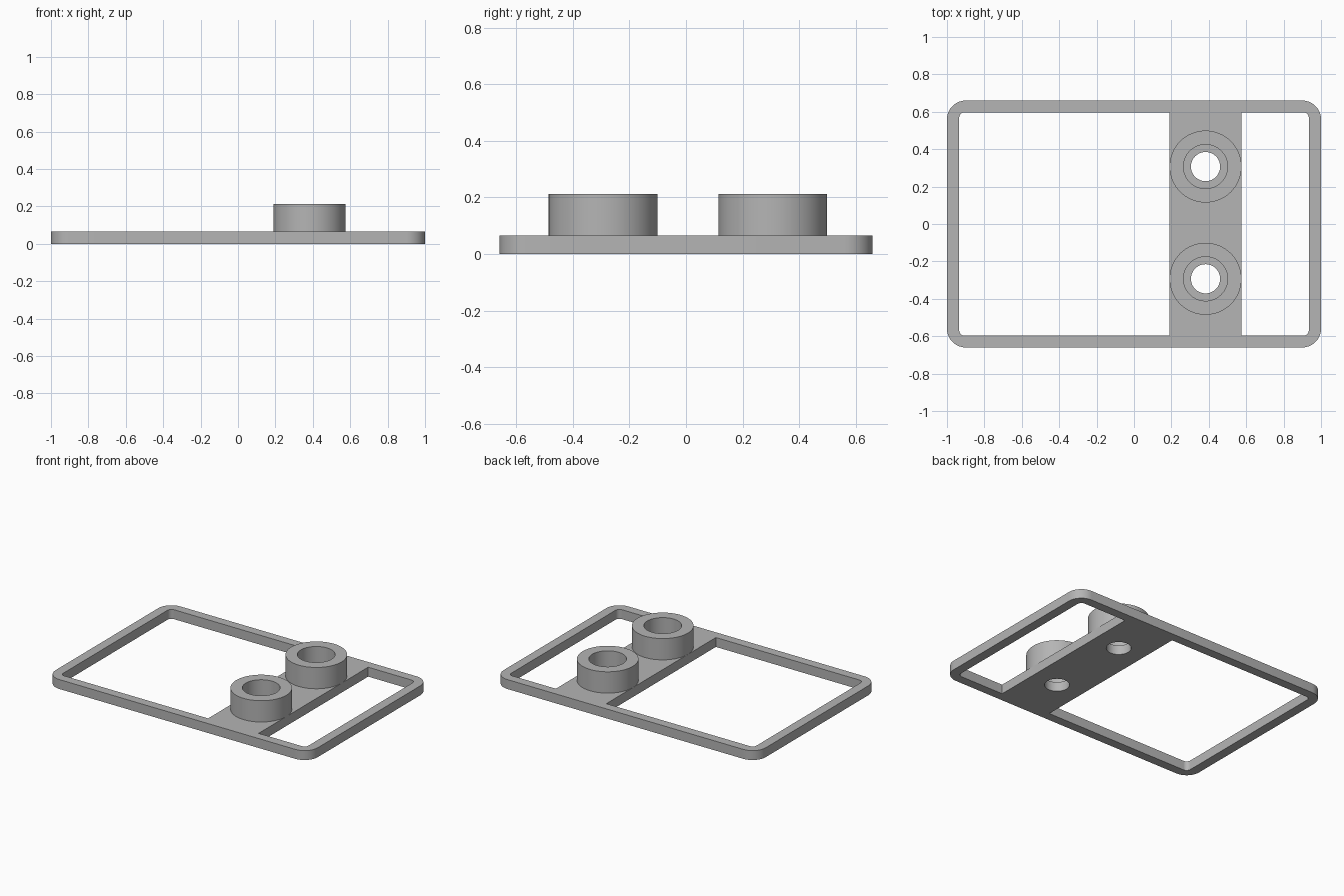
import bpy, bmesh
from math import cos, sin, pi, radians

cube = bpy.data.objects.get("Cube")
if cube:
    bpy.data.objects.remove(cube, do_unlink=True)

PLATE = 0.065                       # plate thickness
TOP = 0.212                         # top of the bosses
BAR_L, BAR_R = 0.19, 0.575          # sides of the crossbar
BOSS_X, BOSS_Y = 0.3825, (-0.293, 0.307)
OUTER_R, BORE_R, HOLE_R = 0.1925, 0.118, 0.078

grey = bpy.data.materials.new("plain grey")
grey.use_nodes = True
colour = (0.46, 0.46, 0.46, 1)
grey.diffuse_color = colour
grey.node_tree.nodes["Principled BSDF"].inputs["Base Color"].default_value = colour


def arc(cx, cy, r, start, sweep, n):
    return [(cx + r * cos(start + sweep * i / n), cy + r * sin(start + sweep * i / n))
            for i in range(n + 1)]


def rounded(x0, x1, y, left_r, right_r):
    """Rectangle outline with separate corner radii at its two ends."""
    pts = []
    corners = [(x1, 1, 1, right_r), (x0, -1, 1, left_r),
               (x0, -1, -1, left_r), (x1, 1, -1, right_r)]
    for k, (x, sx, sy, r) in enumerate(corners):
        if r:
            pts += arc(x - sx * r, sy * (y - r), r, k * pi / 2, pi / 2, 10)
        else:
            pts.append((x, sy * y))
    return pts


def circle(y, r, n=64):
    return arc(BOSS_X, y, r, 0, 2 * pi, n)[:-1]


def finish(obj):
    obj.data.materials.clear()
    obj.data.materials.append(grey)
    bpy.ops.object.select_all(action='DESELECT')
    obj.select_set(True)
    bpy.context.view_layer.objects.active = obj
    bpy.ops.object.shade_smooth_by_angle(angle=radians(30))


# Frame and crossbar: one flat plate with two windows and two screw holes
outlines = [rounded(-1, 1, 0.66, 0.1, 0.1),
            rounded(-0.935, BAR_L, 0.597, 0.03, 0),
            rounded(BAR_R, 0.935, 0.597, 0, 0.03)]
outlines += [circle(y, HOLE_R) for y in BOSS_Y]

curve = bpy.data.curves.new("frame_plate", 'CURVE')
curve.dimensions = '2D'
curve.fill_mode = 'BOTH'
curve.extrude = PLATE / 2
for pts in outlines:
    spline = curve.splines.new('POLY')
    spline.points.add(len(pts) - 1)
    for point, (x, y) in zip(spline.points, pts):
        point.co = (x, y, 0, 1)
    spline.use_cyclic_u = True
source = bpy.data.objects.new("plate_outline", curve)
bpy.context.collection.objects.link(source)
depsgraph = bpy.context.evaluated_depsgraph_get()
mesh = bpy.data.meshes.new_from_object(source.evaluated_get(depsgraph))
bpy.data.objects.remove(source, do_unlink=True)

bm = bmesh.new()
bm.from_mesh(mesh)
bmesh.ops.remove_doubles(bm, verts=bm.verts, dist=1e-5)
bmesh.ops.translate(bm, verts=bm.verts, vec=(0, 0, PLATE / 2))
bmesh.ops.recalc_face_normals(bm, faces=bm.faces)
bm.to_mesh(mesh)
bm.free()
plate = bpy.data.objects.new("frame_plate", mesh)
bpy.context.collection.objects.link(plate)
finish(plate)

# Bosses: open tubes standing on the crossbar, with a wider bore than the hole
for name, y in zip(("front_boss", "back_boss"), BOSS_Y):
    bm = bmesh.new()
    profile = [(OUTER_R, PLATE), (OUTER_R, TOP), (BORE_R, TOP), (BORE_R, PLATE)]
    rings = [[bm.verts.new((px, py, z)) for px, py in circle(y, r)] for r, z in profile]
    for lower, upper in zip(rings, rings[1:]):
        for i in range(len(lower)):
            j = (i + 1) % len(lower)
            bm.faces.new((lower[i], lower[j], upper[j], upper[i]))
    mesh = bpy.data.meshes.new(name)
    bm.to_mesh(mesh)
    bm.free()
    boss = bpy.data.objects.new(name, mesh)
    bpy.context.collection.objects.link(boss)
    finish(boss)
